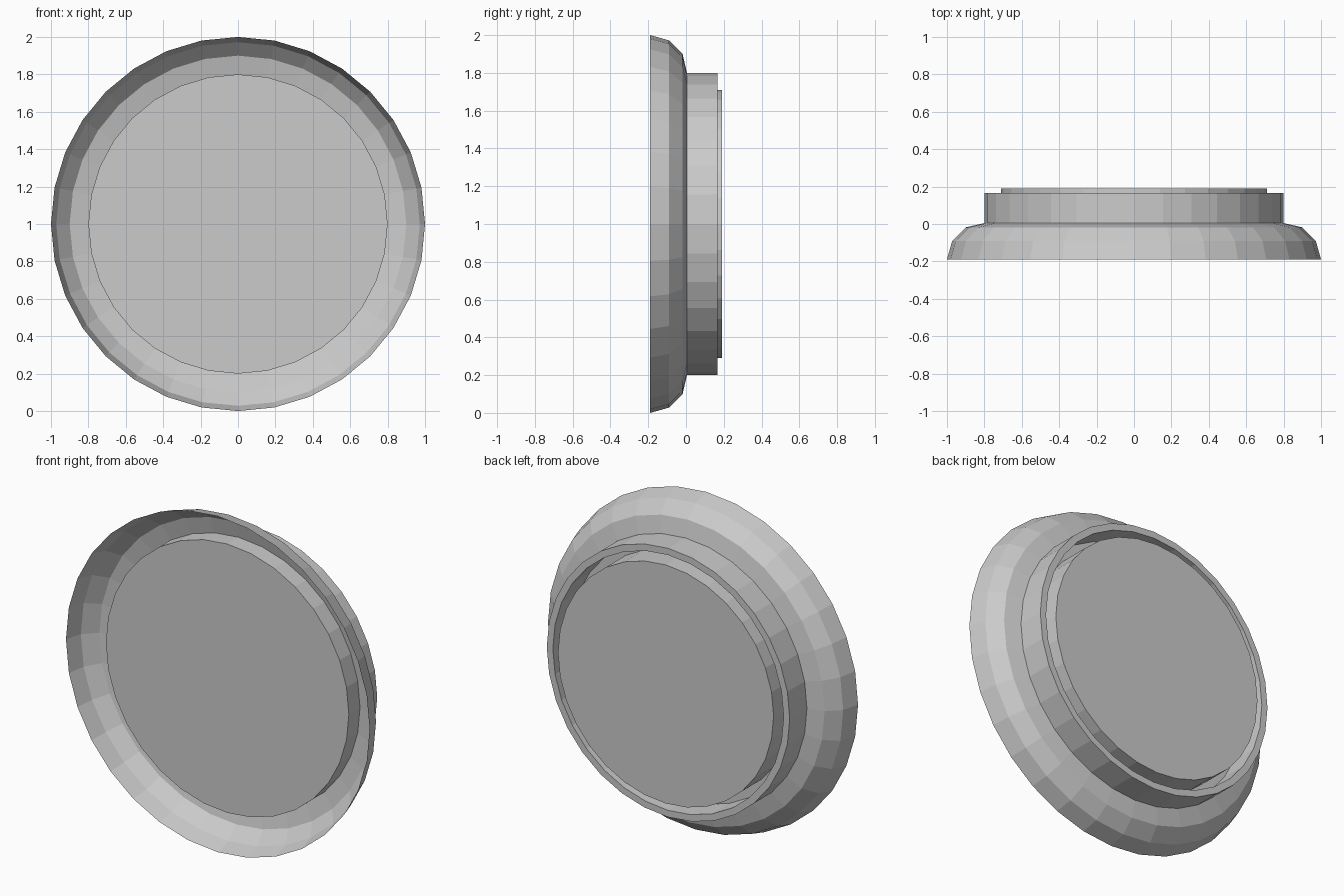
import bpy, bmesh, math

if "Cube" in bpy.data.objects:
    bpy.data.objects.remove(bpy.data.objects["Cube"])

SEG = 32


def lathe(name, profile, closed=False):
    """Revolve (radius, y) points around the y axis at z = 1; radius 0 makes a cap."""
    bm = bmesh.new()
    rings = []
    for r, y in profile:
        rings.append([bm.verts.new((r * math.sin(2 * math.pi * i / SEG), y,
                                    1 + r * math.cos(2 * math.pi * i / SEG)))
                      for i in range(SEG)])
    pairs = list(zip(rings, rings[1:]))
    if closed:
        pairs.append((rings[-1], rings[0]))
    for a, b in pairs:
        for i in range(SEG):
            j = (i + 1) % SEG
            bm.faces.new((a[i], a[j], b[j], b[i]))
    return bm, rings, name


def finish(bm, name):
    bmesh.ops.recalc_face_normals(bm, faces=bm.faces)
    mesh = bpy.data.meshes.new(name)
    bm.to_mesh(mesh)
    bm.free()
    obj = bpy.data.objects.new(name, mesh)
    bpy.context.collection.objects.link(obj)
    return obj


def disc_body(name, radius, y0, y1):
    """Capped cylinder lying along y."""
    bm, rings, _ = lathe(name, [(radius, y0), (radius, y1)])
    for ring in rings:
        bm.faces.new(ring)
    return finish(bm, name)


# flared open shell around the front, a single thin surface
bm, _, _ = lathe("flared_rim", [(0.80, 0.005), (0.90, -0.018), (0.972, -0.09), (1.0, -0.19)])
finish(bm, "flared_rim")

# tube behind the shell
bm, _, _ = lathe("rear_collar", [(0.80, 0.005), (0.80, 0.167), (0.76, 0.167), (0.76, 0.005)], True)
finish(bm, "rear_collar")

# front plate standing inside the shell, and rear plug inside the tube
disc_body("front_plate", 0.80, -0.10, 0.005)
disc_body("rear_plug", 0.71, 0.005, 0.19)
